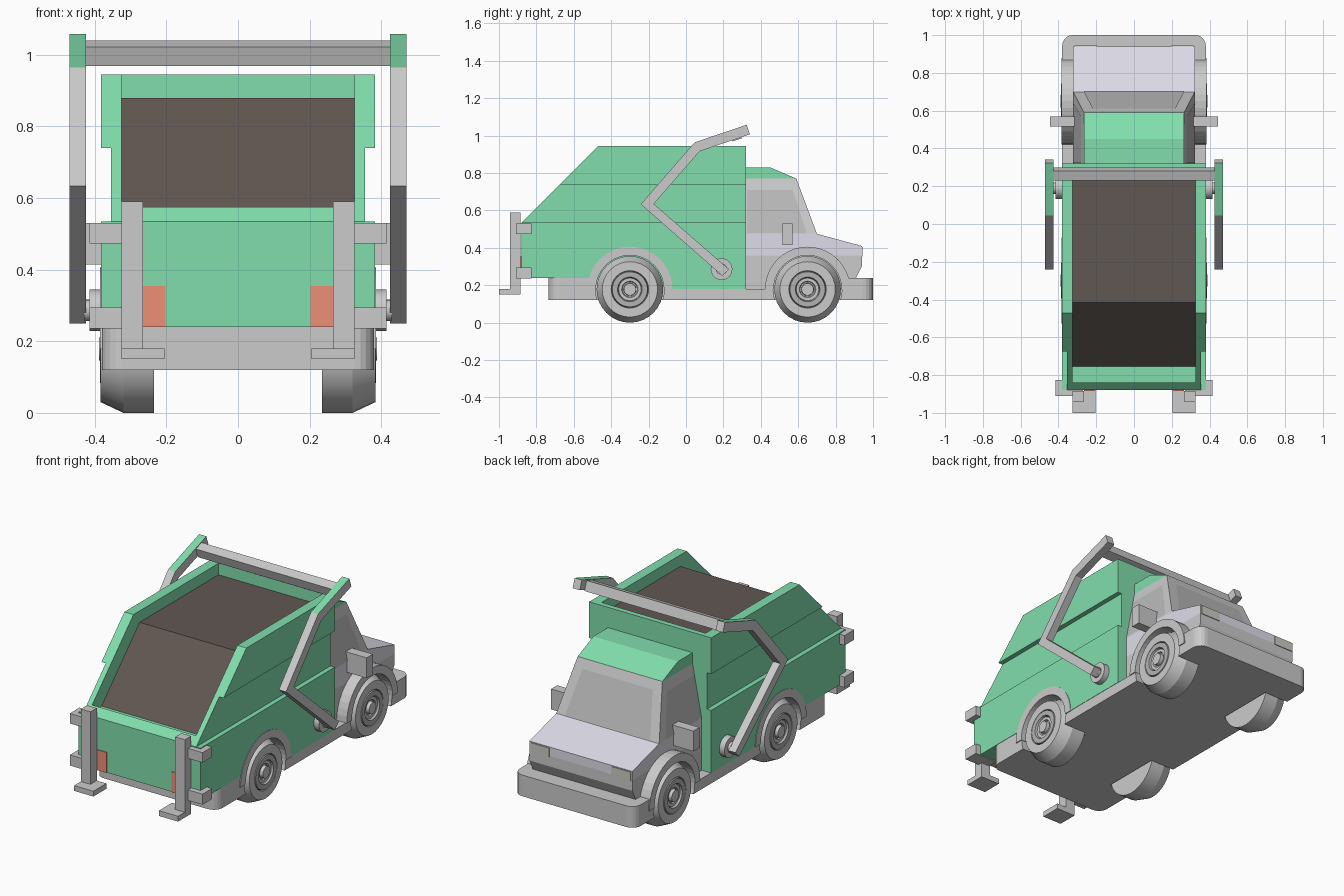
import bpy, bmesh, math
from mathutils import Vector

if "Cube" in bpy.data.objects:
    bpy.data.objects.remove(bpy.data.objects["Cube"])


def mat(name, r, g, b):
    m = bpy.data.materials.new(name)
    m.diffuse_color = (r, g, b, 1)
    m.use_nodes = True
    m.node_tree.nodes["Principled BSDF"].inputs["Base Color"].default_value = m.diffuse_color
    return m


GREEN = mat("green", 0.22, 0.73, 0.42)
BROWN = mat("brown", 0.12, 0.095, 0.085)
ORANGE = mat("orange", 0.85, 0.28, 0.18)
PALE = mat("pale", 0.74, 0.73, 0.82)
GLASS = mat("glass", 0.5, 0.5, 0.5)
LAMP = mat("lamp", 0.62, 0.6, 0.54)
RIM = mat("rim", 0.45, 0.45, 0.45)


def finish(name, bm, material=None):
    bmesh.ops.recalc_face_normals(bm, faces=bm.faces)
    me = bpy.data.meshes.new(name)
    bm.to_mesh(me)
    bm.free()
    ob = bpy.data.objects.new(name, me)
    bpy.context.collection.objects.link(ob)
    if material:
        me.materials.append(material)
    return ob


def prism(name, pts, x0, x1, material=None, width=None, corner=0):
    """Side profile (y, z) extruded along x; width(z) scales x for tapers."""
    bm = bmesh.new()
    rings = []
    for x in (x0, x1):
        rings.append([bm.verts.new((x * (width(z) if width else 1), y, z)) for y, z in pts])
    n = len(pts)
    bm.faces.new(rings[0])
    bm.faces.new(rings[1])
    for i in range(n):
        j = (i + 1) % n
        bm.faces.new((rings[0][i], rings[0][j], rings[1][j], rings[1][i]))
    if corner:
        ends = [e for e in bm.edges if all(abs(v.co.y) > 0.7 for v in e.verts)
                and abs(e.verts[0].co.z - e.verts[1].co.z) > 0.05]
        bmesh.ops.bevel(bm, geom=ends, offset=corner, segments=5, profile=0.5, affect='EDGES')
    return finish(name, bm, material)


def box(name, x0, x1, y0, y1, z0, z1, material=None):
    return prism(name, [(y0, z0), (y1, z0), (y1, z1), (y0, z1)], x0, x1, material)


def lathe(name, prof, s, y, z, material=None, n=32):
    """Profile (x, radius) spun about an x-parallel axis on side s."""
    bm = bmesh.new()
    vs = [bm.verts.new((s * x, y, z + r)) for x, r in prof]
    es = [bm.edges.new(p) for p in zip(vs, vs[1:])]
    bmesh.ops.spin(bm, geom=vs + es, cent=(0, y, z), axis=(1, 0, 0), angle=2 * math.pi,
                   steps=n, use_merge=True)
    bmesh.ops.remove_doubles(bm, verts=bm.verts, dist=1e-5)
    return smooth(finish(name, bm, material))


def smooth(ob):
    bpy.ops.object.select_all(action='DESELECT')
    ob.select_set(True)
    bpy.context.view_layer.objects.active = ob
    bpy.ops.object.shade_smooth_by_angle(angle=math.radians(25))
    return ob


def cut(ob, cutters):
    for c in cutters:
        m = ob.modifiers.new("cut", 'BOOLEAN')
        m.operation, m.object, m.solver = 'DIFFERENCE', c, 'EXACT'
        bpy.context.view_layer.objects.active = ob
        bpy.ops.object.modifier_apply(modifier=m.name)


def pane(name, corners, push, material):
    bm = bmesh.new()
    bm.faces.new([bm.verts.new(Vector(c) + Vector(push)) for c in corners])
    ob = finish(name, bm, material)
    if ob.data.polygons[0].normal.dot(Vector(push)) < 0:
        ob.data.flip_normals()
    return ob


AXLES = (-0.30, 0.65)
WZ = 0.178


def arc(cy, r, a0, a1, n=20):
    return [(cy + r * math.cos(a0 + (a1 - a0) * i / n), WZ + r * math.sin(a0 + (a1 - a0) * i / n))
            for i in range(n + 1)]


# wheel well cutters and hopper cutter
wells = []
for s in (-1, 1):
    for y in AXLES:
        wells.append(prism("well_cutter", arc(y, 0.184, 0, 2 * math.pi * 31 / 32, 31), s * 0.228, s * 0.5))
hopper = prism("hopper_cutter", [(-0.84, 0.5), (-0.84, 1.1), (0.29, 1.1), (0.29, 0.5)], -0.325, 0.325)

# chassis with raised ends and rounded corners
chassis = prism("chassis", [(-0.735, 0.12), (1.0, 0.12), (1.0, 0.24), (0.65, 0.24), (0.65, 0.18),
                            (-0.3, 0.18), (-0.3, 0.24), (-0.735, 0.24)], -0.38, 0.38, corner=0.055)
cut(chassis, wells)

# container body in three bands
lower = prism("body_lower", [(-0.88, 0.24), (-0.3, 0.24), (-0.3, 0.18), (0.32, 0.18), (0.32, 0.535),
                             (-0.88, 0.535)], -0.382, 0.382, GREEN)
cut(lower, wells)
middle = prism("body_middle", [(-0.88, 0.535), (0.32, 0.535), (0.32, 0.74), (-0.675, 0.74)],
               -0.355, 0.355, GREEN)
upper = prism("body_upper", [(-0.675, 0.74), (0.32, 0.74), (0.32, 0.945), (-0.47, 0.945)],
              -0.382, 0.382, GREEN)
cut(middle, [hopper])
cut(upper, [hopper])
prism("load", [(-0.755, 0.536), (-0.415, 0.88), (0.29, 0.88), (0.29, 0.536)], -0.325, 0.325, BROWN)

# cab
cab = prism("cab_lower", [(0.32, 0.15), (0.85, 0.15), (0.91, 0.24), (0.94, 0.30), (0.94, 0.36),
                          (0.32, 0.36)], -0.322, 0.322)
cut(cab, wells)
prism("hood", [(0.32, 0.36), (0.94, 0.36), (0.94, 0.41), (0.70, 0.475), (0.32, 0.475)],
      -0.322, 0.322, PALE)


def taper(z):
    return 0.322 - 0.057 * min(1, (z - 0.475) / 0.295)


prism("cab_upper", [(0.32, 0.475), (0.70, 0.475), (0.59, 0.77), (0.32, 0.77)], -1, 1, width=taper)
prism("roof", [(0.32, 0.77), (0.59, 0.77), (0.45, 0.83), (0.32, 0.83)], -1, 1, GREEN, width=taper)
wy = lambda z: 0.70 - 0.11 * (z - 0.475) / 0.295
pane("windshield", [(sx * (taper(z) - 0.055), wy(z), z)
                    for sx, z in ((-1, 0.48), (1, 0.48), (1, 0.72), (-1, 0.72))], (0, 0.003, 0.001), GLASS)

for s in (-1, 1):
    pane("side_window", [(s * taper(z), y, z) for y, z in
                         ((0.325, 0.48), (0.645, 0.48), (0.57, 0.71), (0.325, 0.71))], (s * 0.003, 0, 0), GLASS)
    box("headlight", s * 0.195, s * 0.315, 0.93, 0.944, 0.355, 0.405, LAMP)
    box("mirror", s * 0.29, s * 0.445, 0.515, 0.57, 0.415, 0.53)
    box("tail_light", s * 0.203, s * 0.266, -0.884, -0.87, 0.24, 0.355, ORANGE)

    # stabiliser posts, foot plates and brackets
    box("stabiliser_post", s * 0.265, s * 0.325, -0.94, -0.884, 0.15, 0.59)
    box("stabiliser_foot", s * 0.205, s * 0.325, -1.0, -0.884, 0.15, 0.18)
    for z0, z1 in ((0.235, 0.295), (0.473, 0.53)):
        box("stabiliser_bracket", s * 0.27, s * 0.415, -0.91, -0.825, z0, z1)

    # wheels and arches
    for y in AXLES:
        lathe("tyre", [(0.235, 0), (0.235, 0.178), (0.32, 0.178), (0.384, 0.148), (0.384, 0.1),
                       (0.36, 0.096), (0.36, 0)], s, y, WZ)
        lathe("rim", [(0.355, 0.1), (0.386, 0.094), (0.386, 0.066), (0.366, 0.06)], s, y, WZ, RIM)
        lathe("hub", [(0.355, 0.062), (0.376, 0.06), (0.376, 0.044), (0.368, 0.04), (0.368, 0.034),
                      (0.388, 0.032), (0.388, 0)], s, y, WZ)
        prism("wheel_arch", arc(y, 0.228, 0, math.pi) + arc(y, 0.182, math.pi, 0),
              s * 0.30, s * 0.385)

    # bent lifting arm with green tip face, on a round pivot
    arm = prism("lift_arm", [(0.195, 0.25), (-0.242, 0.633), (0.046, 0.964), (0.324, 1.058),
                             (0.342, 1.007), (0.073, 0.916), (-0.172, 0.635), (0.23, 0.285)],
                s * 0.425, s * 0.47)
    arm.data.materials.append(None)
    arm.data.materials.append(GREEN)
    for p in arm.data.polygons:
        if p.normal.z > 0.9:
            p.material_index = 1
    lathe("arm_pivot", [(0.37, 0), (0.37, 0.058), (0.415, 0.058), (0.415, 0.03), (0.43, 0.03), (0.43, 0)],
          s, 0.19, 0.286, n=24)

# tilted crossbar joining the arms
a = math.radians(19)
prism("crossbar", [(0.265 + u * math.cos(a) - v * math.sin(a), 1.004 + u * math.sin(a) + v * math.cos(a))
                   for u, v in ((-0.027, -0.028), (0.027, -0.028), (0.027, 0.028), (-0.027, 0.028))],
      -0.425, 0.425)

for c in wells + [hopper]:
    bpy.data.objects.remove(c)
